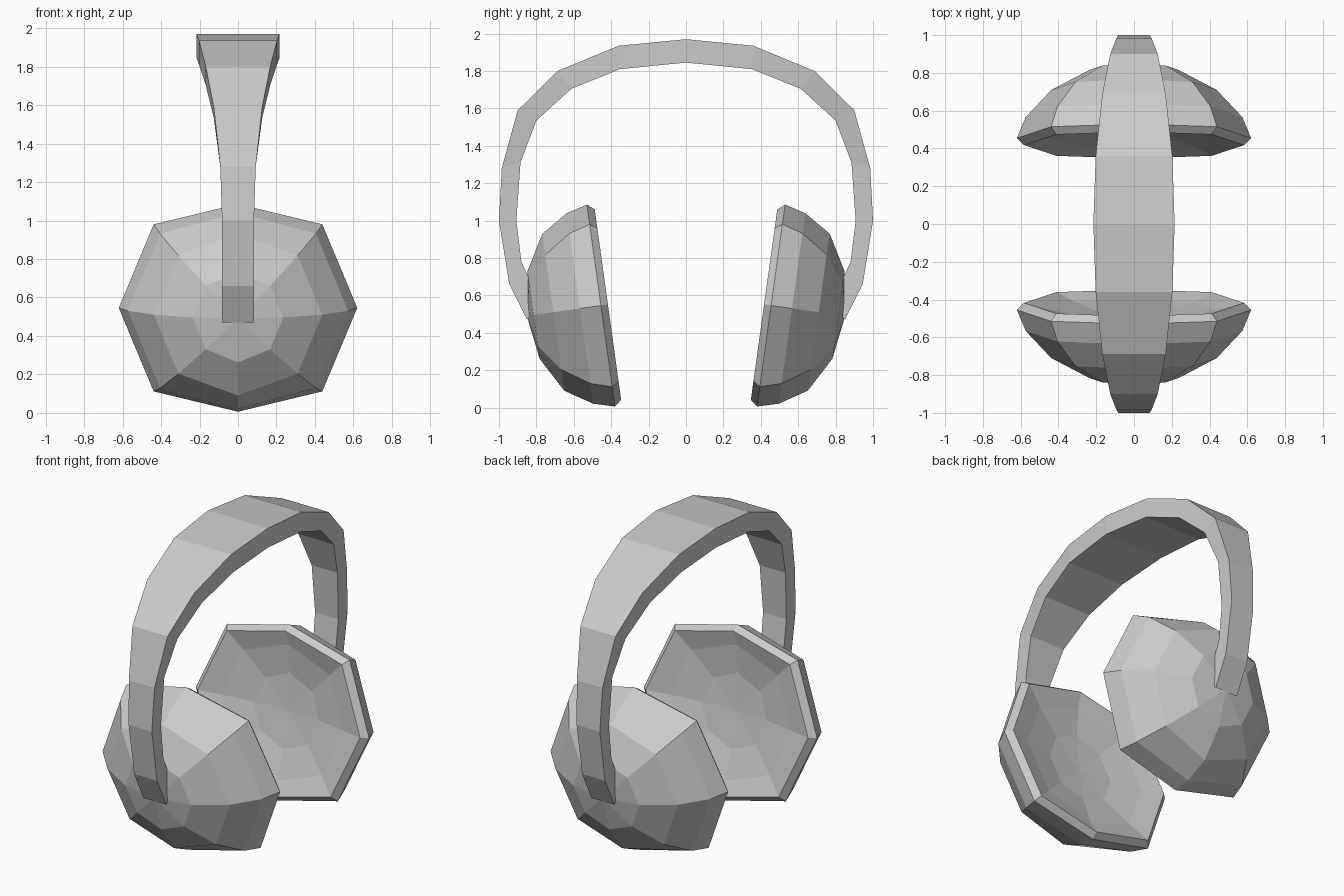
import bpy, bmesh
from math import cos, sin, radians
from mathutils import Vector

if "Cube" in bpy.data.objects:
    bpy.data.objects.remove(bpy.data.objects["Cube"])


def finish(bm, name):
    bmesh.ops.recalc_face_normals(bm, faces=bm.faces)
    mesh = bpy.data.meshes.new(name)
    bm.to_mesh(mesh)
    bm.free()
    obj = bpy.data.objects.new(name, mesh)
    bpy.context.collection.objects.link(obj)
    return obj


def bridge(bm, a, b):
    n = len(a)
    for i in range(n):
        bm.faces.new((a[i], a[(i + 1) % n], b[(i + 1) % n], b[i]))


# Headband: (outer y, outer z, inner y, inner z, half width), crown to tip
half = [(0, 1.97, 0, 1.845, 0.215), (0.36, 1.935, 0.353, 1.81, 0.203),
        (0.687, 1.80, 0.613, 1.705, 0.168), (0.9, 1.59, 0.80, 1.535, 0.126),
        (0.985, 1.28, 0.885, 1.31, 0.092), (1.0, 1.0, 0.907, 1.0, 0.083),
        (0.945, 0.66, 0.88, 0.78, 0.082), (0.85, 0.47, 0.78, 0.56, 0.082)]
stations = [(-oy, oz, -iy, iz, w) for oy, oz, iy, iz, w in half[:0:-1]] + half
bm = bmesh.new()
rings = [[bm.verts.new(p) for p in ((-w, oy, oz), (w, oy, oz), (w, iy, iz), (-w, iy, iz))]
         for oy, oz, iy, iz, w in stations]
for a, b in zip(rings, rings[1:]):
    bridge(bm, a, b)
bm.faces.new(rings[0])
bm.faces.new(rings[-1])
finish(bm, "headband")

# Ear cups: (side radius, top radius, depth) rings from dished pad over the rim to the dome
PROFILE = [(0.235, 0.236, 0.04), (0.44, 0.424, 0.0), (0.582, 0.514, -0.038),
           (0.62, 0.545, 0.0), (0.573, 0.514, 0.113), (0.438, 0.424, 0.257),
           (0.236, 0.236, 0.364)]
TILT = radians(7.9)


def ear_cup(side, name):
    bm = bmesh.new()

    def place(x, u, n):
        y = 0.455 + u * sin(TILT) + n * cos(TILT)
        z = 0.546 + u * cos(TILT) - n * sin(TILT)
        return bm.verts.new(Vector((x, side * y, z)))

    rings = []
    for r, top, n in PROFILE:
        ring = []
        for i in range(8):
            a = radians(45 * i)
            # only the top and bottom corners are flattened
            ring.append(place(r * cos(a), (top if i in (2, 6) else r) * sin(a), n))
        rings.append(ring)
    for a, b in zip(rings, rings[1:]):
        bridge(bm, a, b)
    for ring, depth in ((rings[0], 0.052), (rings[-1], 0.40)):
        pole = place(0, 0, depth)
        for i in range(8):
            bm.faces.new((ring[i], ring[(i + 1) % 8], pole))
    finish(bm, name)


ear_cup(-1, "front_ear_cup")
ear_cup(1, "back_ear_cup")
